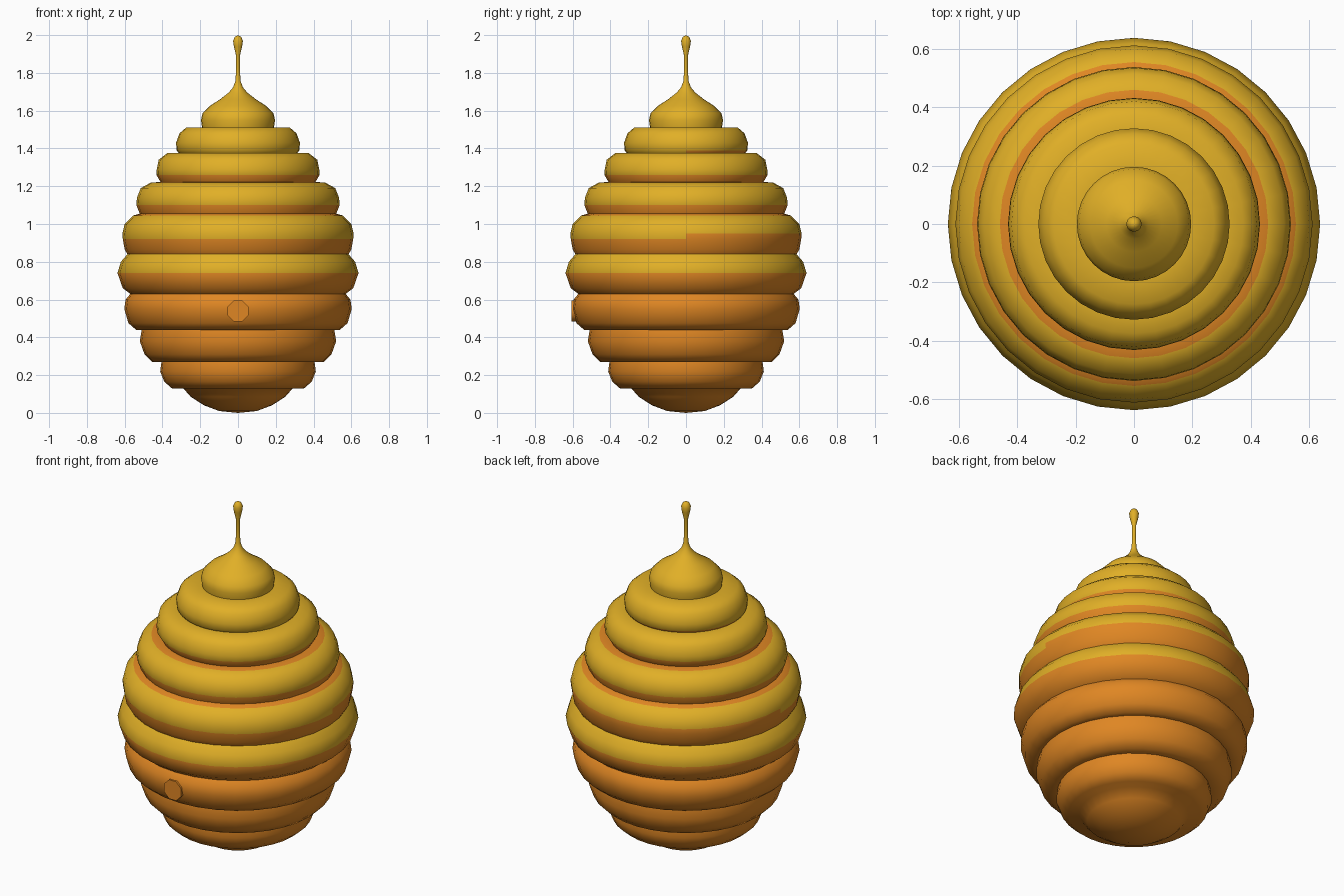
import bpy, bmesh, math

if "Cube" in bpy.data.objects:
    bpy.data.objects.remove(bpy.data.objects["Cube"])

SIDES = 32


def material(name, rgb):
    m = bpy.data.materials.new(name)
    m.diffuse_color = (*rgb, 1)
    m.use_nodes = True
    m.node_tree.nodes["Principled BSDF"].inputs["Base Color"].default_value = m.diffuse_color
    return m


yellow = material("honey_yellow", (0.75, 0.43, 0.02))
orange = material("amber_orange", (0.74, 0.24, 0.017))


def lathe(name, profile, rule):
    """Revolve (radius, z) points about z; rule(centre) gives the material index."""
    bm = bmesh.new()
    rings = []
    for r, z in profile:
        if r == 0:
            rings.append([bm.verts.new((0, 0, z))] * SIDES)
        else:
            rings.append([bm.verts.new((r * math.cos(a), r * math.sin(a), z))
                          for a in (math.tau * i / SIDES for i in range(SIDES))])
    for lo, hi in zip(rings, rings[1:]):
        for i in range(SIDES):
            j = (i + 1) % SIDES
            f = bm.faces.new(dict.fromkeys((lo[i], lo[j], hi[j], hi[i])))
            f.material_index = rule(f.calc_center_median())
    bmesh.ops.recalc_face_normals(bm, faces=bm.faces)
    return finish(name, bm, 50)


def finish(name, bm, angle):
    me = bpy.data.meshes.new(name)
    bm.to_mesh(me)
    bm.free()
    me.materials.append(yellow)
    me.materials.append(orange)
    ob = bpy.data.objects.new(name, me)
    bpy.context.collection.objects.link(ob)
    bpy.ops.object.select_all(action='DESELECT')
    ob.select_set(True)
    bpy.context.view_layer.objects.active = ob
    bpy.ops.object.shade_smooth_by_angle(angle=math.radians(angle))
    return ob


def honey(c):
    """Yellow on the upper part of each coil, orange below."""
    z = c.z
    if z < 0.74:
        return 1
    if 0.84 < z < 0.92 or 0.92 < z < 0.95 and c.y > 0:
        return 1
    if 1.045 < z < 1.10 or 1.221 < z < 1.26:
        return 1
    return int(1.376 < z < 1.39 and c.y > 0)


# stacked coils of the hive, bottom to top
body = [
    (0, 0), (0.10, 0.01), (0.18, 0.04), (0.25, 0.085), (0.29, 0.13),
    (0.35, 0.13), (0.39, 0.165), (0.412, 0.22), (0.405, 0.27),
    (0.455, 0.27), (0.495, 0.31), (0.52, 0.38), (0.51, 0.44),
    (0.54, 0.44), (0.58, 0.475), (0.602, 0.55), (0.595, 0.60), (0.57, 0.63),
    (0.61, 0.66), (0.638, 0.74), (0.62, 0.80), (0.585, 0.84),
    (0.60, 0.865), (0.61, 0.92), (0.612, 0.95), (0.60, 1.00), (0.555, 1.045),
    (0.52, 1.055), (0.538, 1.10), (0.535, 1.14), (0.515, 1.19), (0.46, 1.22),
    (0.41, 1.222), (0.432, 1.26), (0.43, 1.29), (0.42, 1.34), (0.375, 1.375),
    (0.315, 1.377), (0.325, 1.39), (0.328, 1.43), (0.31, 1.48), (0.275, 1.51),
    (0.19, 1.512),
]
lathe("hive_body", body, honey)

# pointed cap with stem and knob
cap = [
    (0, 1.51), (0.19, 1.51), (0.196, 1.55), (0.188, 1.585), (0.15, 1.625),
    (0.095, 1.66), (0.05, 1.695), (0.025, 1.725), (0.013, 1.76), (0.010, 1.83),
    (0.012, 1.90), (0.022, 1.94), (0.026, 1.97), (0.017, 1.99), (0, 2.0),
]
lathe("hive_cap", cap, lambda c: 0)

# octagonal entrance plug at the front
bm = bmesh.new()
bmesh.ops.create_cone(bm, cap_ends=True, segments=8, radius1=0.06, radius2=0.06, depth=0.1)
for v in bm.verts:
    a = math.radians(22.5)
    x, y, z = v.co
    x, y = x * math.cos(a) - y * math.sin(a), x * math.sin(a) + y * math.cos(a)
    v.co = (x, -0.555 - z, 0.54 + y)
bmesh.ops.recalc_face_normals(bm, faces=bm.faces)
for f in bm.faces:
    f.material_index = 1
finish("entrance", bm, 50)
